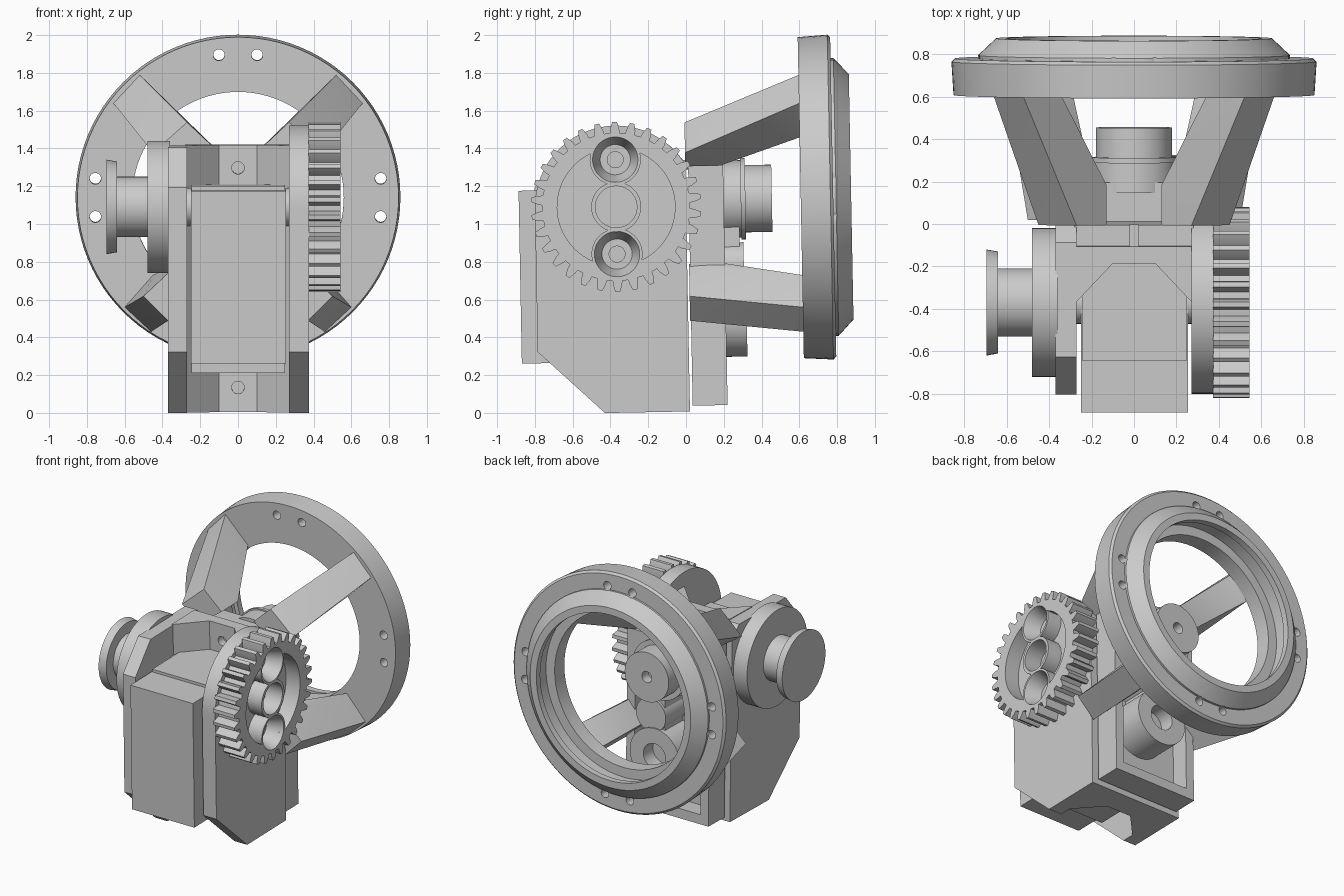
import bpy, bmesh, math
from mathutils import Matrix, Vector

cube = bpy.data.objects.get("Cube")
if cube:
    bpy.data.objects.remove(cube, do_unlink=True)

grey = bpy.data.materials.new("light grey")
grey.use_nodes = True
GREY = (0.6, 0.6, 0.6, 1)
grey.diffuse_color = GREY
grey.node_tree.nodes["Principled BSDF"].inputs["Base Color"].default_value = GREY

AXIS_TURN = {"x": Matrix.Rotation(math.pi / 2, 4, "Y"),
             "y": Matrix.Rotation(-math.pi / 2, 4, "X")}
PIVOT_Y, PIVOT_Z = -0.37, 1.09      # tilt axle
AXLE = (0, PIVOT_Y, PIVOT_Z)
parts = []


def finish(name, bm, keep=True):
    bmesh.ops.remove_doubles(bm, verts=bm.verts, dist=1e-5)
    bmesh.ops.recalc_face_normals(bm, faces=bm.faces)
    mesh = bpy.data.meshes.new(name)
    bm.to_mesh(mesh)
    bm.free()
    mesh.materials.append(grey)
    obj = bpy.data.objects.new(name, mesh)
    bpy.context.collection.objects.link(obj)
    if keep:
        parts.append(obj)
    return obj


def lathe(name, profile, axis, centre, closed=False, keep=True, steps=72):
    """Spin (radius, height) points about an axis through centre."""
    bm = bmesh.new()
    vs = [bm.verts.new((r, 0, h)) for r, h in profile]
    pairs = list(zip(vs, vs[1:])) + ([(vs[-1], vs[0])] if closed else [])
    edges = [bm.edges.new(p) for p in pairs]
    bmesh.ops.spin(bm, geom=vs + edges, cent=(0, 0, 0), axis=(0, 0, 1),
                   angle=math.tau, steps=steps)
    bm.transform(Matrix.Translation(centre) @ AXIS_TURN[axis])
    return finish(name, bm, keep)


def disc(name, r, lo, hi, axis, centre, keep=True):
    return lathe(name, [(0, lo), (r, lo), (r, hi), (0, hi)], axis, centre, keep=keep)


def prism(name, points, lo, hi, axis, keep=True):
    """Extrude an outline: (y, z) along x, or (x, y) along z."""
    bm = bmesh.new()
    place = (lambda a, b, c: (c, a, b)) if axis == "x" else (lambda a, b, c: (a, b, c))
    face = bm.faces.new([bm.verts.new(place(a, b, lo)) for a, b in points])
    out = bmesh.ops.extrude_face_region(bm, geom=[face])
    shift = Vector(place(0, 0, hi - lo))
    bmesh.ops.translate(bm, vec=shift, verts=[v for v in out["geom"] if isinstance(v, bmesh.types.BMVert)])
    return finish(name, bm, keep)


def box(name, x, y, z, keep=True):
    return prism(name, [(x[0], y[0]), (x[1], y[0]), (x[1], y[1]), (x[0], y[1])], *z, "z", keep)


def hull(name, points):
    bm = bmesh.new()
    for p in points:
        bm.verts.new(p)
    bmesh.ops.convex_hull(bm, input=bm.verts)
    bmesh.ops.dissolve_limit(bm, angle_limit=0.02, verts=bm.verts, edges=bm.edges)
    return finish(name, bm)


def cut(obj, cutters):
    for cutter in cutters:
        mod = obj.modifiers.new("cut", "BOOLEAN")
        mod.operation, mod.object, mod.solver = "DIFFERENCE", cutter, "EXACT"
    graph = bpy.context.evaluated_depsgraph_get()
    mesh = bpy.data.meshes.new_from_object(obj.evaluated_get(graph))
    obj.modifiers.clear()
    obj.data = mesh
    for cutter in cutters:
        bpy.data.objects.remove(cutter, do_unlink=True)


# Large ring with stepped bore, sloped rim and four pairs of holes
RING = (0, 0, 1.12)
ring = lathe("mounting_ring",
             [(0.56, 0.608), (0.85, 0.608), (0.86, 0.765), (0.845, 0.78), (0.735, 0.78), (0.735, 0.795),
              (0.65, 0.875), (0.6, 0.875), (0.6, 0.83), (0.63, 0.83), (0.63, 0.72), (0.56, 0.72)],
             "y", RING, closed=True, steps=96)
holes = []
for quarter in range(4):
    for side in (-1, 1):
        a = quarter * math.pi / 2 + side * 0.133
        spot = (0.762 * math.sin(a), 0, RING[2] + 0.762 * math.cos(a))
        holes.append(disc("ring_hole", 0.03, 0.5, 0.95, "y", spot, keep=False))
cut(ring, holes)

# Four arms from the rear housing to the ring
for side, label in ((1, "left"), (-1, "right")):
    upper = [(0.27, 0, 1.53), (0.45, 0, 1.37), (0.13, 0, 1.4), (0.29, 0, 1.28),
             (0.13, 0.19, 1.4), (0.28, 0.19, 1.3),
             (0.52, 0.61, 1.77), (0.66, 0.61, 1.62), (0.34, 0.61, 1.59), (0.48, 0.61, 1.44)]
    lower = [(0.5, 0.01, 0.61), (0.37, 0.01, 0.48), (0.32, 0.01, 0.78), (0.2, 0.01, 0.64),
             (0.32, 0.2, 0.78), (0.2, 0.2, 0.64),
             (0.6, 0.61, 0.54), (0.46, 0.61, 0.41), (0.45, 0.61, 0.71), (0.29, 0.61, 0.57)]
    for name, pts in (("upper", upper), ("lower", lower)):
        hull(f"{name}_{label}_arm", [(side * x, y, z) for x, y, z in pts])

# Rear housing with an open back, and the bosses inside it
housing = box("rear_housing", (-0.335, 0.335), (0.015, 0.2), (0.03, 1.3))
cut(housing, [box("pocket", (-0.27, 0.27), (0.07, 0.3), (0.1, 0.92), keep=False)])
lathe("upper_boss", [(0, 0.15), (0.205, 0.15), (0.205, 0.29), (0.215, 0.29), (0.215, 0.315),
                     (0.178, 0.315), (0.178, 0.455), (0.04, 0.455), (0.04, 0.38), (0, 0.38)],
      "y", (0, 0, 1.12))
lathe("lower_boss", [(0, 0.05), (0.2, 0.05), (0.2, 0.31), (0.09, 0.31), (0.09, 0.2), (0, 0.2)],
      "y", (0.03, 0, 0.485))
disc("middle_boss", 0.12, 0.05, 0.3, "y", (0.07, 0, 0.77))
box("boss_neck", (-0.03, 0.14), (0.05, 0.28), (0.6, 1.0))

# Bracket back wall with chamfered inner corners, screw holes and a slotted rear ledge
wall = prism("bracket_back", [(-0.28, -0.1), (-0.28, -0.36), (-0.27, -0.36), (-0.1, -0.18), (0.1, -0.18),
                              (0.27, -0.36), (0.28, -0.36), (0.28, -0.1)], 0, 1.415, "z")
cut(wall, [disc("screw_hole", 0.033, -0.3, -0.12, "y", (0, 0, z), keep=False) for z in (0.13, 1.293)])
ledge = box("bracket_ledge", (-0.28, 0.28), (-0.11, 0), (0, 1.33))
cut(ledge, [box("slot", (-0.02, 0.02), (-0.1, 0.05), (1.27, 1.5), keep=False)])

# Side plates: chamfered on the hub side, round-topped on the gear side
foot = [(-0.8, 0.33), (-0.45, 0), (0, 0)]
prism("right_side_plate", foot + [(0, 1.32), (-0.08, 1.41), (-0.62, 1.41), (-0.8, 1.2)], -0.37, -0.27, "x")
start, stop = math.acos(0.37 / 0.43), math.pi
arc = [(PIVOT_Y + 0.43 * math.cos(a), PIVOT_Z + 0.43 * math.sin(a))
       for a in (start + (stop - start) * i / 32 for i in range(33))]
prism("left_side_plate", foot + arc, 0.27, 0.375, "x")

# Motor held between the plates, with a shallow lip at top and bottom
box("motor_block", (-0.25, 0.255), (-0.885, -0.15), (0.27, 1.185))
box("motor_lip", (-0.245, 0.25), (-0.64, -0.15), (0.215, 1.205))
disc("motor_axle", 0.1, -0.3, 0.3, "x", AXLE)

# Hub on the right side
lathe("right_hub", [(0, -0.36), (0.35, -0.36), (0.35, -0.48), (0.16, -0.48), (0.16, -0.64),
                    (0.24, -0.64), (0.25, -0.695), (0, -0.695)], "x", AXLE)

# Gear drum on the left side: dished face with three sockets
FACE, FLOOR = 0.543, 0.43
drum = lathe("left_gear_drum", [(0, 0.37), (0.392, 0.37), (0.392, FACE), (0.312, FACE),
                                (0.312, FLOOR), (0, FLOOR)], "x", AXLE)
cuts = [disc("bore", 0.11, 0.41, 0.6, "x", AXLE, keep=False)]
lathe("middle_socket", [(0.11, 0.41), (0.132, 0.41), (0.132, FACE - 0.001), (0.11, FACE - 0.001)],
      "x", AXLE, closed=True)
for label, dz in (("upper", 0.25), ("lower", -0.25)):
    centre = (0, PIVOT_Y, PIVOT_Z + dz)
    cuts.append(lathe("cup", [(0, 0.39), (0.042, 0.39), (0.042, FLOOR), (0.08, FLOOR),
                              (0.12, FACE), (0.12, 0.6), (0, 0.6)], "x", centre, keep=False))
    lathe(f"{label}_socket", [(0.08, FLOOR), (0.135, FLOOR), (0.135, FACE - 0.001),
                              (0.12, FACE - 0.001)], "x", centre, closed=True)
cut(drum, cuts)

# Gear teeth around the drum
bm = bmesh.new()
TEETH = 30
for i in range(TEETH):
    tooth = []
    for offset, r in ((-0.33, 0.385), (-0.27, 0.415), (-0.13, 0.45), (0.13, 0.45), (0.27, 0.415), (0.33, 0.385)):
        a = math.tau * (i + offset) / TEETH + math.pi / 2
        for x in (0.372, FACE):
            tooth.append(bm.verts.new((x, PIVOT_Y + r * math.cos(a), PIVOT_Z + r * math.sin(a))))
    bmesh.ops.convex_hull(bm, input=tooth)
finish("left_gear_teeth", bm)

# Slight tilt of the whole assembly, then smooth shading
tilt = (Matrix.Translation((0, -0.4, 1.1)) @ Matrix.Rotation(math.radians(1.1), 4, "X")
        @ Matrix.Translation((0, 0.4, -1.1)))
bpy.ops.object.select_all(action="DESELECT")
for part in parts:
    part.data.transform(tilt)
    part.select_set(True)
bpy.context.view_layer.objects.active = parts[0]
bpy.ops.object.shade_smooth_by_angle(angle=math.radians(30))
